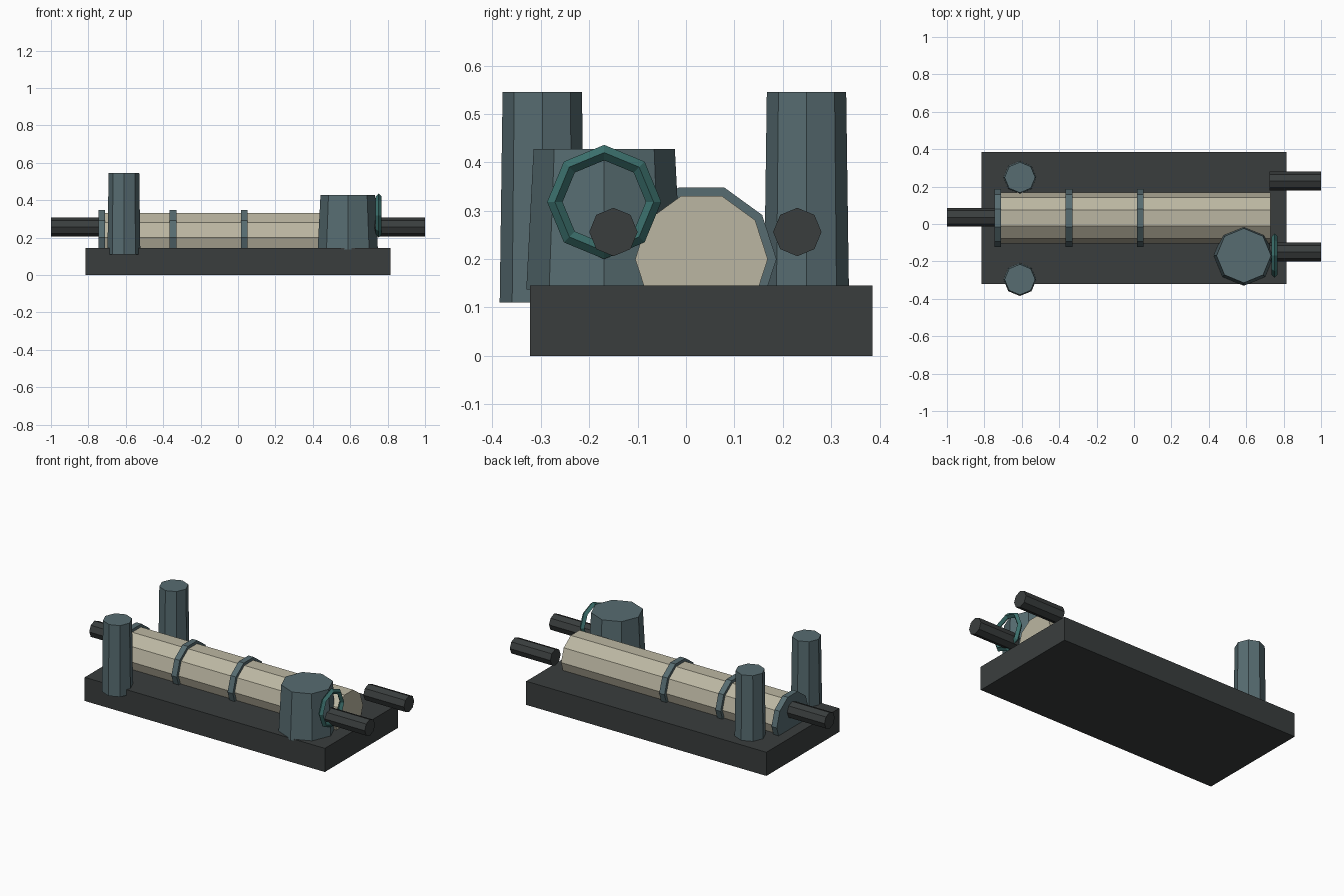
import bpy, bmesh
from math import sin, cos, pi, radians

if "Cube" in bpy.data.objects:
    bpy.data.objects.remove(bpy.data.objects["Cube"])


def material(name, rgb):
    m = bpy.data.materials.new(name)
    m.diffuse_color = (*rgb, 1)
    m.use_nodes = True
    m.node_tree.nodes["Principled BSDF"].inputs["Base Color"].default_value = m.diffuse_color
    return m


DARK = material("dark_iron", (0.042, 0.048, 0.048))
STEEL = material("blue_steel", (0.095, 0.15, 0.165))
CREAM = material("cream_shell", (0.50, 0.47, 0.36))
TEAL = material("teal_handwheel", (0.045, 0.165, 0.155))


def finish(name, bm, mat):
    bmesh.ops.recalc_face_normals(bm, faces=bm.faces)
    me = bpy.data.meshes.new(name)
    bm.to_mesh(me)
    bm.free()
    me.materials.append(mat)
    ob = bpy.data.objects.new(name, me)
    bpy.context.collection.objects.link(ob)
    return ob


def box(name, lo, hi, mat):
    bm = bmesh.new()
    bmesh.ops.create_cube(bm, size=1)
    for v in bm.verts:
        for i in range(3):
            v.co[i] = lo[i] if v.co[i] < 0 else hi[i]
    return finish(name, bm, mat)


def prism(name, axis, centre, start, end, r0, r1, sides, mat):
    """Capped, optionally tapered prism along x (centre = y, z) or z (centre = x, y)."""
    bm = bmesh.new()
    rings = []
    for t, r in ((start, r0), (end, r1)):
        ring = []
        for i in range(sides):
            a = 2 * pi * i / sides
            u, v = centre[0] + r * cos(a), centre[1] + r * sin(a)
            ring.append(bm.verts.new((t, u, v) if axis == 'x' else (u, v, t)))
        rings.append(ring)
        bm.faces.new(ring)
    for i in range(sides):
        j = (i + 1) % sides
        bm.faces.new((rings[0][i], rings[0][j], rings[1][j], rings[1][i]))
    return finish(name, bm, mat)


# Base slab
box("base_slab", (-0.815, -0.322, 0), (0.815, 0.385, 0.145), DARK)

# Horizontal tank with its bands
prism("tank", 'x', (0.032, 0.2), -0.73, 0.73, 0.137, 0.137, 10, CREAM)
for i in range(3):
    x = -0.729 + 0.381 * i
    prism(f"tank_band_{i + 1}", 'x', (0.032, 0.2), x - 0.018, x + 0.018,
          0.155, 0.155, 10, STEEL)

# Chimney posts on either side
for side, y in (("front", -0.297), ("back", 0.249)):
    prism(f"{side}_post", 'z', (-0.61, y), 0.11, 0.545, 0.088, 0.082, 8, STEEL)

# Wide tapered tower
prism("valve_tower", 'z', (0.587, -0.169), 0.137, 0.427, 0.161, 0.146, 8, STEEL)

# Pipe stubs
for name, y, s in (("inlet_pipe", 0.036, -1), ("front_outlet_pipe", -0.15, 1),
                   ("back_outlet_pipe", 0.23, 1)):
    prism(name, 'x', (y, 0.256), s * 0.725, s * 1.0, 0.05, 0.05, 8, DARK)

# Handwheel ring on the tower
bpy.ops.mesh.primitive_torus_add(major_segments=8, minor_segments=4,
                                 major_radius=0.102, minor_radius=0.016,
                                 location=(0.752, -0.169, 0.318),
                                 rotation=(0, radians(90), 0))
wheel = bpy.context.object
wheel.name = "handwheel"
wheel.data.materials.append(TEAL)
